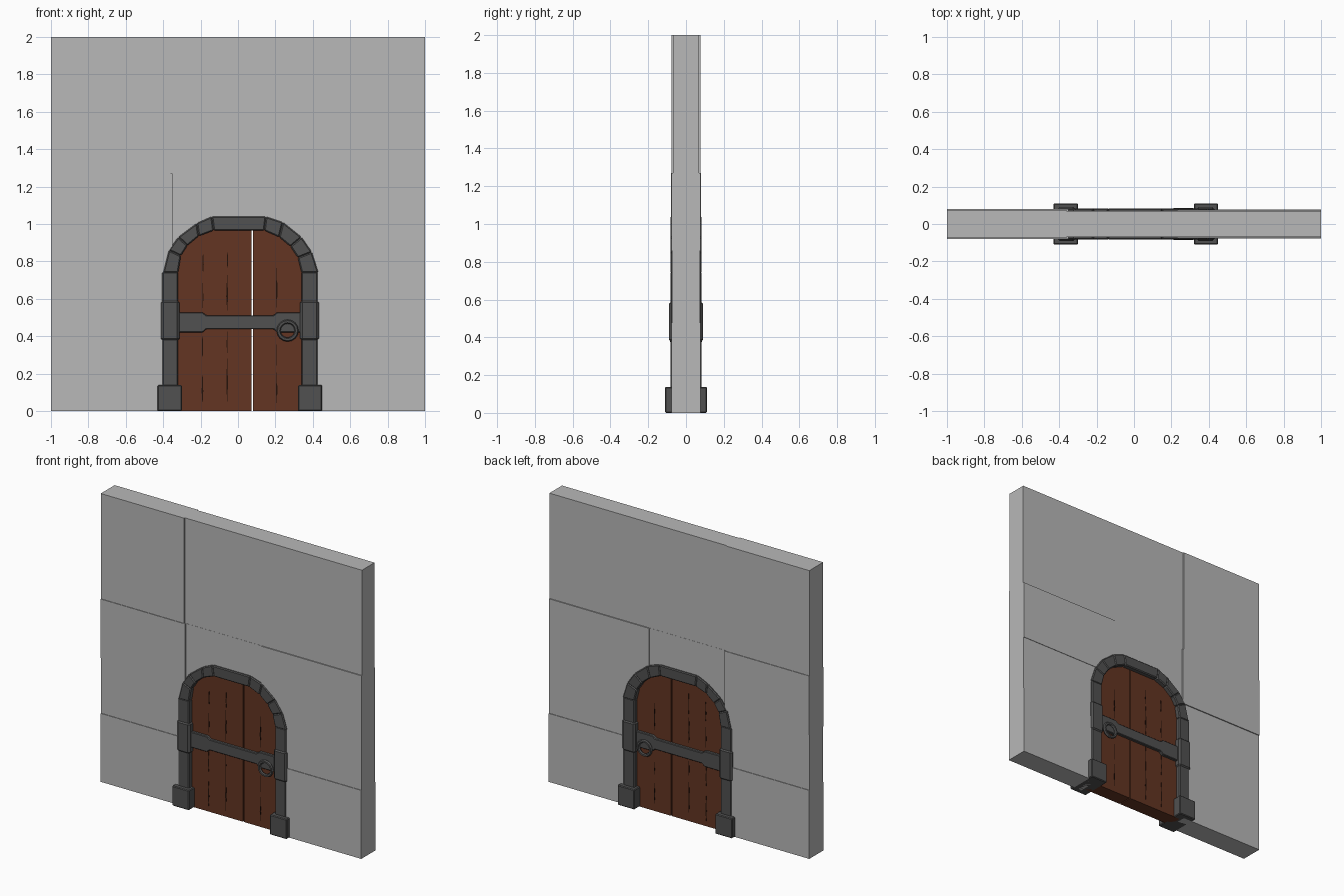
import bpy, bmesh, math
from mathutils import Matrix

if "Cube" in bpy.data.objects:
    bpy.data.objects.remove(bpy.data.objects["Cube"])


def material(name, color):
    m = bpy.data.materials.new(name)
    m.diffuse_color = (*color, 1)
    m.use_nodes = True
    m.node_tree.nodes["Principled BSDF"].inputs["Base Color"].default_value = m.diffuse_color
    return m


STONE = material("light_grey_stone", (0.48, 0.48, 0.48))
IRON = material("dark_grey", (0.082, 0.082, 0.082))
WOOD = material("brown_wood", (0.125, 0.035, 0.016))
CRACK = material("dark_brown_crack", (0.018, 0.006, 0.003))


def finish(bm, name, mat):
    bmesh.ops.recalc_face_normals(bm, faces=bm.faces)
    me = bpy.data.meshes.new(name)
    bm.to_mesh(me)
    bm.free()
    me.materials.append(mat)
    ob = bpy.data.objects.new(name, me)
    bpy.context.collection.objects.link(ob)
    return ob


def prism(name, pts, y0, y1, mat, bevel=0):
    """Extrude an x-z outline from y0 to y1, optionally chamfered."""
    bm = bmesh.new()
    a = [bm.verts.new((x, y0, z)) for x, z in pts]
    b = [bm.verts.new((x, y1, z)) for x, z in pts]
    bm.faces.new(a)
    bm.faces.new(b[::-1])
    n = len(pts)
    for i in range(n):
        bm.faces.new((a[i], b[i], b[(i + 1) % n], a[(i + 1) % n]))
    bmesh.ops.recalc_face_normals(bm, faces=bm.faces)
    if bevel:
        bmesh.ops.bevel(bm, geom=bm.edges[:], offset=bevel, segments=1,
                        affect='EDGES', profile=0.5)
    return finish(bm, name, mat)


def rect(x0, x1, z0, z1):
    return [(x0, z0), (x1, z0), (x1, z1), (x0, z1)]


# Arch outlines, left to right, and the line halfway between them
outer = [(-0.40, 0.74), (-0.37, 0.86), (-0.32, 0.93), (-0.22, 1.005), (-0.14, 1.04),
         (0.15, 1.04), (0.24, 1.01), (0.34, 0.93), (0.395, 0.85), (0.43, 0.74)]
inner = [(-0.32, 0.74), (-0.305, 0.83), (-0.27, 0.885), (-0.21, 0.935), (-0.13, 0.965),
         (0.14, 0.965), (0.22, 0.93), (0.28, 0.88), (0.32, 0.82), (0.34, 0.74)]
mid = [((a + c) / 2, (b + d) / 2) for (a, b), (c, d) in zip(outer, inner)]


def arch_z(x):
    for (xa, za), (xb, zb) in zip(mid, mid[1:]):
        if xa <= x <= xb:
            return za + (zb - za) * (x - xa) / (xb - xa)
    return mid[0][1]


# Wall blocks: outline and half thickness, stepped slightly between neighbours
R1, R2, R3 = 0.475, 0.86, 1.27
crown = [(x, z) for x, z in mid if -0.345 < x < 0.23 and z > R2]
right_arch = [(x, z) for x, z in mid if x > 0.23 and z > R2]
blocks = [
    (rect(-1, -0.36, 0, R1), 0.077),
    (rect(0.385, 1, 0, R1), 0.077),
    ([(-1, R1), (-0.36, R1), (-0.36, 0.75), (-0.33, R2), (-1, R2)], 0.073),
    ([(0.385, R1), (1, R1), (1, R2), (0.34, R2), (0.385, 0.75)], 0.073),
    (rect(-1, -0.35, R2, R3), 0.080),
    ([(-0.35, R3), (-0.35, R2)] + crown + [(0.23, arch_z(0.23)), (0.23, R3)], 0.070),
    ([(0.23, R3), (0.23, arch_z(0.23))] + right_arch
     + [(0.345, R2), (1, R2), (1, R3)], 0.076),
    (rect(-1, -0.36, R3, 2), 0.076),
    (rect(-0.36, 0.2, R3, 2), 0.069),
    (rect(0.2, 1, R3, 2), 0.069),
]
for i, (pts, h) in enumerate(blocks):
    prism(f"wall_block_{i + 1}", pts, -h, h, STONE)

# Arch stones
for i in range(len(outer) - 1):
    prism(f"arch_stone_{i + 1}", [outer[i], outer[i + 1], inner[i + 1], inner[i]],
          -0.083, 0.083, IRON, 0.006)

# Jambs, collars and feet on both sides of the opening
for side, s in (("left", -1), ("right", 1)):
    def span(a, b, z0, z1):
        xa, xb = sorted((0.01 + s * a, 0.01 + s * b))
        return rect(xa, xb, z0, z1)
    prism(f"{side}_jamb", span(0.33, 0.415, 0, 0.745), -0.082, 0.082, IRON, 0.006)
    prism(f"{side}_collar", span(0.322, 0.422, 0.375, 0.592), -0.09, 0.09, IRON, 0.013)
    prism(f"{side}_foot", span(0.31, 0.44, 0, 0.138), -0.11, 0.11, IRON, 0.005)

# Door planks, with an open gap beside the fourth
edges = [(-0.345, -0.19), (-0.19, -0.058), (-0.058, 0.073), (0.080, 0.207), (0.207, 0.37)]
for i, (xa, xb) in enumerate(edges):
    tops = [(xa, arch_z(xa))] + [p for p in mid if xa < p[0] < xb] + [(xb, arch_z(xb))]
    prism(f"door_plank_{i + 1}", [(xb, 0), (xa, 0)] + tops, -0.05, 0.05, WOOD)

# Cracks between planks: x, bottom, top, width
cracks = [(-0.19, 0.03, 0.22, 0.009), (-0.19, 0.27, 0.43, 0.007), (-0.188, 0.54, 0.70, 0.006),
          (-0.187, 0.73, 0.86, 0.008), (-0.058, 0.04, 0.30, 0.009), (-0.058, 0.30, 0.44, 0.006),
          (-0.058, 0.53, 0.74, 0.010), (-0.056, 0.74, 0.89, 0.005), (0.207, 0.04, 0.21, 0.008),
          (0.207, 0.24, 0.36, 0.005), (0.207, 0.55, 0.77, 0.009)]

# Fittings on both faces of the door
strap = [(-0.33, 0.42), (-0.19, 0.42), (-0.17, 0.438), (0.19, 0.438), (0.21, 0.42),
         (0.35, 0.42), (0.35, 0.528), (0.21, 0.528), (0.19, 0.512), (-0.17, 0.512),
         (-0.19, 0.528), (-0.33, 0.528)]
for face, d in (("front", -1), ("back", 1)):
    prism(f"{face}_strap", strap, d * 0.045, d * 0.07, IRON, 0.004)
    for i, (x, z0, z1, w) in enumerate(cracks):
        m = z0 + (z1 - z0) * 0.4
        prism(f"{face}_crack_{i + 1}", [(x, z0), (x + w / 2, m), (x, z1), (x - w / 2, m)],
              d * 0.049, d * 0.0515, CRACK)
    # Pull ring
    bm = bmesh.new()
    N, M = 16, 6
    v = [[bm.verts.new((
        0.265 + (0.048 + 0.011 * math.cos(2 * math.pi * j / M)) * math.cos(2 * math.pi * i / N),
        d * 0.075 + 0.011 * math.sin(2 * math.pi * j / M),
        0.43 + (0.048 + 0.011 * math.cos(2 * math.pi * j / M)) * math.sin(2 * math.pi * i / N)))
        for j in range(M)] for i in range(N)]
    for i in range(N):
        for j in range(M):
            bm.faces.new((v[i][j], v[(i + 1) % N][j],
                          v[(i + 1) % N][(j + 1) % M], v[i][(j + 1) % M]))
    finish(bm, f"{face}_pull_ring", IRON)
